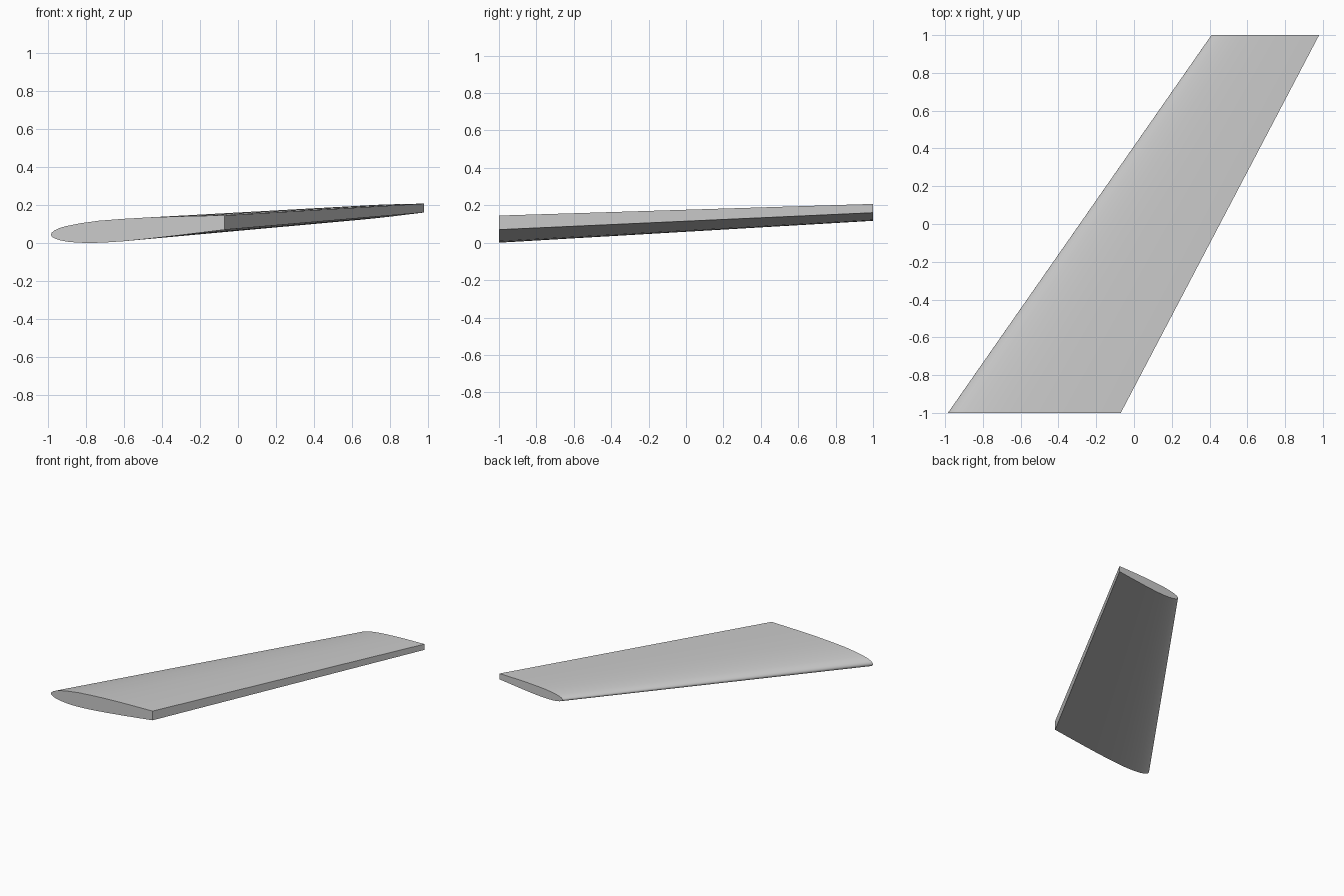
import bpy, bmesh, math

cube = bpy.data.objects.get("Cube")
if cube:
    bpy.data.objects.remove(cube)

# Single flat grey
grey = bpy.data.materials.new("light grey")
grey.use_nodes = True
colour = (0.6, 0.6, 0.6, 1)
grey.diffuse_color = colour
grey.node_tree.nodes["Principled BSDF"].inputs["Base Color"].default_value = colour

# Root section: x from the leading edge, z from the lowest point
UPPER = [(0.004, 0.054), (0.018, 0.066), (0.045, 0.079), (0.085, 0.090),
         (0.15, 0.103), (0.25, 0.117), (0.38, 0.127), (0.52, 0.135),
         (0.67, 0.140), (0.80, 0.143), (0.915, 0.145)]
LOWER = [(0.915, 0.070), (0.80, 0.056), (0.67, 0.040), (0.52, 0.023),
         (0.38, 0.009), (0.29, 0.003), (0.21, 0.0), (0.14, 0.002),
         (0.085, 0.007), (0.045, 0.015), (0.018, 0.025), (0.004, 0.034)]
SECTION = [(0, 0.043)] + UPPER + LOWER


def add_section(bm, lead_x, y, base_z, scale):
    return [bm.verts.new((lead_x + x * scale, y, base_z + z * scale))
            for x, z in SECTION]


# Swept, tapered wing with a blunt trailing edge
bm = bmesh.new()
root = add_section(bm, -0.985, -1, 0, 1)
tip = add_section(bm, 0.41, 1, 0.117, 0.623)
for i in range(len(root)):
    j = (i + 1) % len(root)
    bm.faces.new((root[i], root[j], tip[j], tip[i]))
bm.faces.new(root)
bm.faces.new(tip)
bmesh.ops.recalc_face_normals(bm, faces=bm.faces)
mesh = bpy.data.meshes.new("wing")
bm.to_mesh(mesh)
bm.free()
mesh.materials.append(grey)
wing = bpy.data.objects.new("wing", mesh)
bpy.context.collection.objects.link(wing)

# Smooth skin, sharp ends and trailing edge
bpy.ops.object.select_all(action='DESELECT')
wing.select_set(True)
bpy.context.view_layer.objects.active = wing
bpy.ops.object.shade_smooth_by_angle(angle=math.radians(40))
